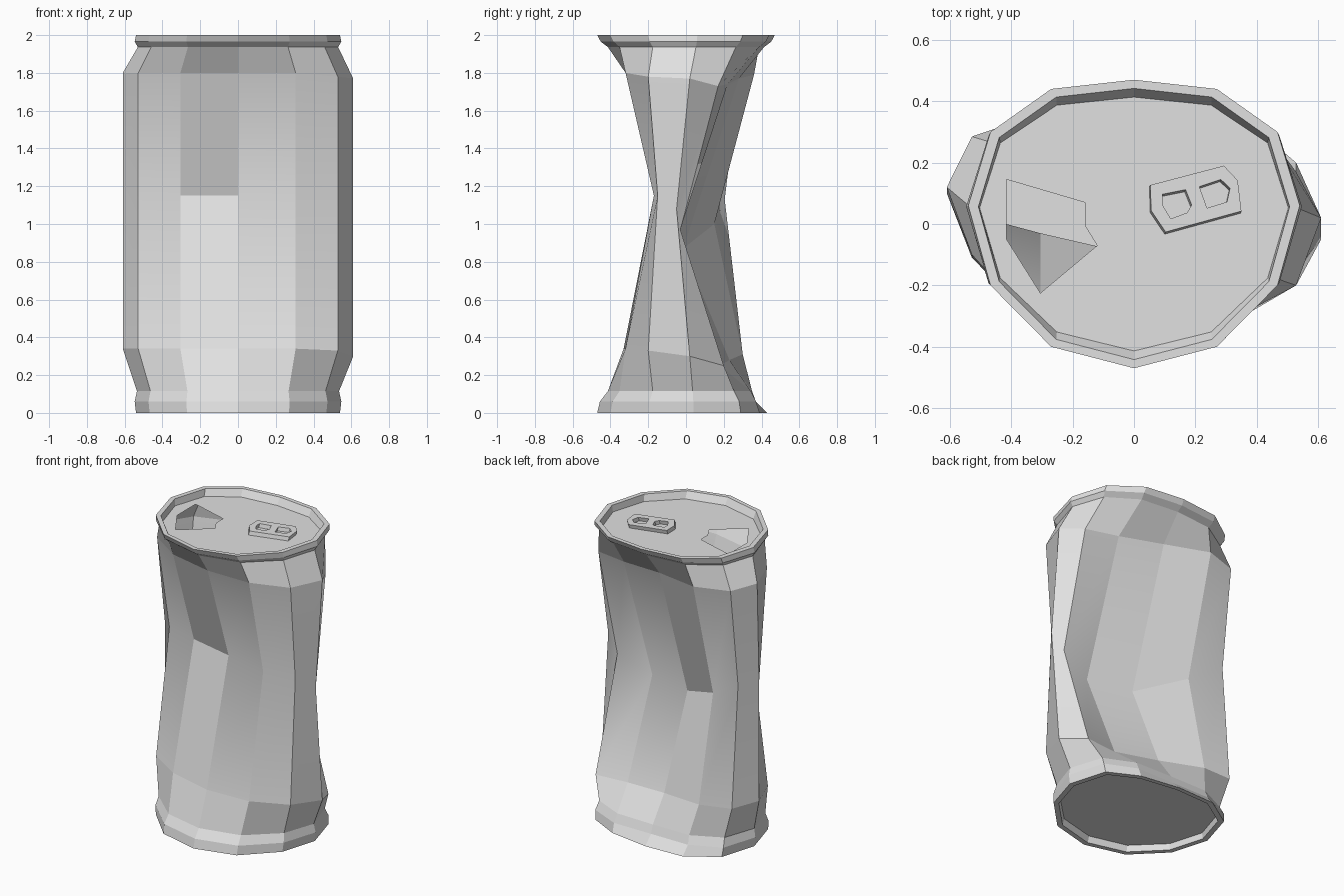
import bpy, bmesh, math

cube = bpy.data.objects.get("Cube")
if cube:
    bpy.data.objects.remove(cube, do_unlink=True)

SIDES = 12
LID_Z = 1.955

metal = bpy.data.materials.new("bare_metal_grey")
metal.use_nodes = True
GREY = (0.75, 0.75, 0.75, 1)
metal.diffuse_color = GREY
metal.node_tree.nodes["Principled BSDF"].inputs["Base Color"].default_value = GREY


def finish(name, bm):
    mesh = bpy.data.meshes.new(name)
    bm.to_mesh(mesh)
    bm.free()
    mesh.materials.append(metal)
    obj = bpy.data.objects.new(name, mesh)
    bpy.context.collection.objects.link(obj)


def ring(radius, depths, heights):
    """Twelve points: even widths in x, dented depths in y."""
    if not isinstance(heights, list):
        heights = [heights] * SIDES
    return [(radius * math.cos(math.tau * k / SIDES), depths[k], heights[k])
            for k in range(SIDES)]


def scaled(depths, factor, limit=1.0):
    return [min(y * factor, limit) for y in depths]


def plate(bm, loops):
    """Flat face bounded by the first loop, with the other loops as holes."""
    edges = []
    for loop in loops:
        verts = [bm.verts.new((x, y, LID_Z)) for x, y in loop]
        edges += [bm.edges.new((v, verts[i - 1])) for i, v in enumerate(verts)]
    bmesh.ops.triangle_fill(bm, edges=edges, use_beauty=True, normal=(0, 0, 1))
    for face in bm.faces:
        face.normal_update()
        if face.normal.z < 0:
            face.normal_flip()


# Depths and heights of each ring, counter-clockwise from the +x side
rim = [.06, .30, .44, .47, .44, .30, .06, -.20, -.40, -.47, -.40, -.20]
foot = [.04, .29, .39, .43, .42, .29, .05, -.20, -.40, -.47, -.40, -.20]
shoulder = [.02, .17, .22, .28, .36, .285, .12, -.10, -.25, -.32, -.32, -.20]
waist = [-.05, -.03, -.08, -.015, .15, .205, .10, .03, -.03, -.10, -.17, -.15]
hip = [.02, .20, .18, .23, .30, .27, .10, -.11, -.25, -.33, -.32, -.20]
shoulder_z = [1.77, 1.73, 1.74, 1.77, 1.79, 1.79] + [1.8] * 5 + [1.78]
waist_z = [1.08, .97, .87, .87, 1.0, 1.13, 1.13] + [1.15] * 5
hip_z = [.30, .25, .25, .28, .31, .33] + [.34] * 5 + [.33]

# Crushed can body, from the recessed base up over the top rim
rings = [
    ring(.50, scaled(foot, .90), .04),
    ring(.505, scaled(foot, .93), 0),
    ring(.54, foot, 0),
    ring(.547, scaled(foot, .97, .37), .06),
    ring(.535, scaled(foot, .88, .35), .115),
    ring(.61, hip, hip_z),
    ring(.61, waist, waist_z),
    ring(.61, shoulder, shoulder_z),
    ring(.53, scaled(rim, .88), 1.937),
    ring(.547, scaled(rim, .96), 1.965),
    ring(.54, rim, 2),
    ring(.507, scaled(rim, .94), 2),
    ring(.503, scaled(rim, .88), LID_Z),
]
bm = bmesh.new()
loops = [[bm.verts.new(p) for p in points] for points in rings]
bm.faces.new(loops[0][::-1])
for low, high in zip(loops, loops[1:]):
    for k in range(SIDES):
        n = (k + 1) % SIDES
        bm.faces.new((low[k], low[n], high[n], high[k])).smooth = True

# Every fold is crisp except the soft bend round the waist, which has two hard dents
for edge in bm.edges:
    edge.smooth = False
WAIST = 6
HARD_DENTS = (3, 8)
for k in range(SIDES):
    if k not in HARD_DENTS:
        pair = (loops[WAIST][k], loops[WAIST][(k + 1) % SIDES])
        bm.edges.get(pair).smooth = True
finish("can_body", bm)

# Lid with the open drinking hole
mouth = [(-.415, .145), (-.16, .07), (-.16, -.005), (-.12, -.07),
         (-.305, -.225), (-.415, -.05)]
bm = bmesh.new()
plate(bm, [[(x, y) for x, y, z in rings[-1]], mouth])
finish("lid", bm)

# Pull tab with two finger openings, leaning slightly backwards
outline = [(.05, .12), (.29, .183), (.335, .135), (.347, .035), (.10, -.033), (.053, .037)]
opening_a = [(.09, .09), (.165, .105), (.185, .055), (.17, .03), (.117, .01), (.09, .055)]
opening_b = [(.21, .115), (.28, .138), (.31, .11), (.30, .065), (.235, .045)]
bm = bmesh.new()
plate(bm, [outline, opening_a, opening_b])
top = bmesh.ops.extrude_face_region(bm, geom=bm.faces[:], use_keep_orig=True)
bmesh.ops.translate(bm, vec=(.003, .007, .025),
                    verts=[g for g in top["geom"] if isinstance(g, bmesh.types.BMVert)])
bmesh.ops.recalc_face_normals(bm, faces=bm.faces[:])
finish("pull_tab", bm)
